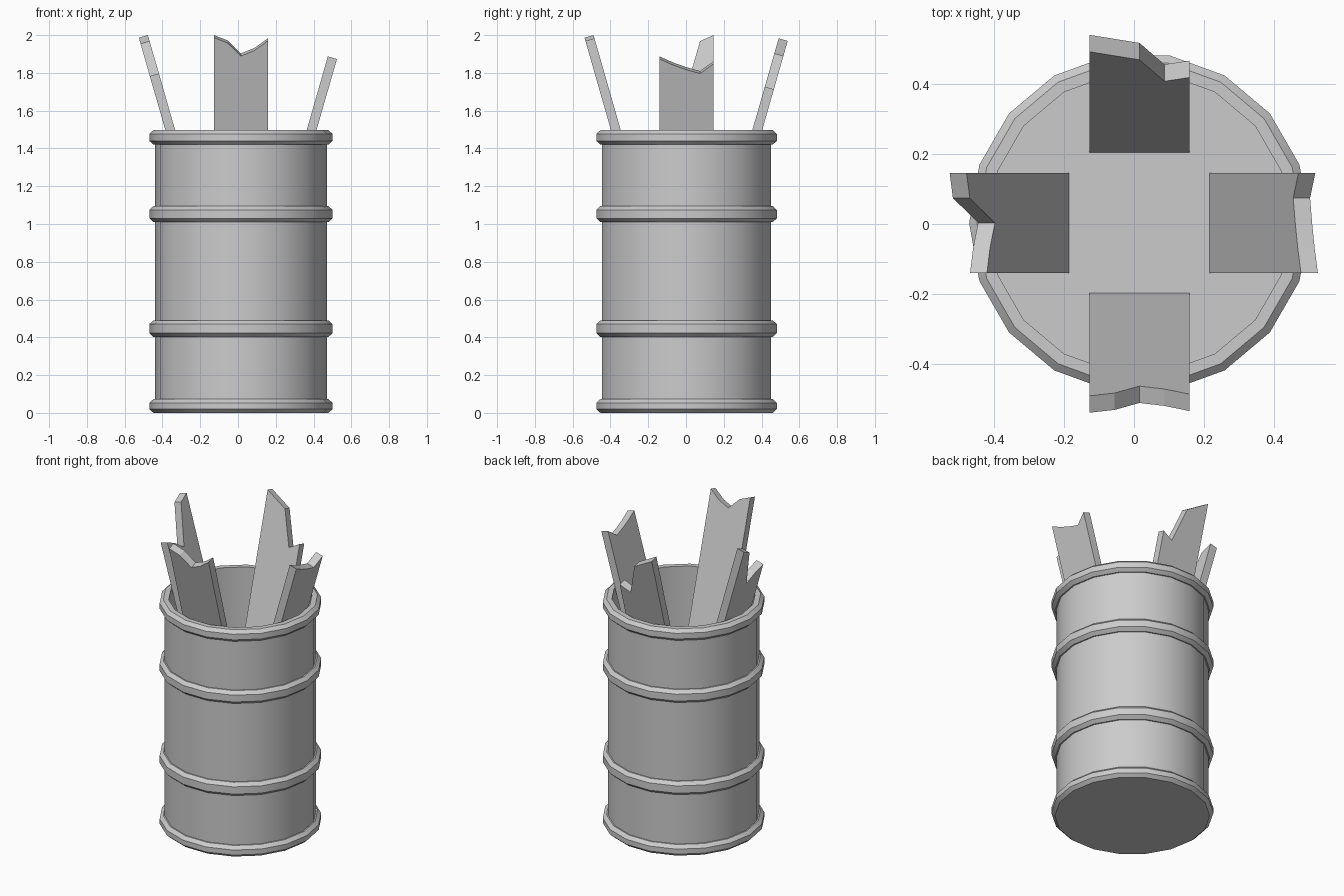
import bpy, bmesh, math
from mathutils import Vector

if "Cube" in bpy.data.objects:
    bpy.data.objects.remove(bpy.data.objects["Cube"])

CX, CY = 0.0155, 0.003      # barrel axis
SIDES = 18
FLOOR = 0.98                # level of the filling inside the barrel
LEAN = math.radians(16)


def make_object(name, bm):
    bmesh.ops.recalc_face_normals(bm, faces=bm.faces[:])
    mesh = bpy.data.meshes.new(name)
    bm.to_mesh(mesh)
    bm.free()
    obj = bpy.data.objects.new(name, mesh)
    bpy.context.collection.objects.link(obj)
    return obj


def lathe(name, profile):
    bm = bmesh.new()
    rings = []
    for r, z in profile:
        rings.append([bm.verts.new((CX + r * math.cos(2 * math.pi * i / SIDES),
                                    CY + r * math.sin(2 * math.pi * i / SIDES), z))
                      for i in range(SIDES)])
    for a, b in zip(rings, rings[1:]):
        for i in range(SIDES):
            j = (i + 1) % SIDES
            bm.faces.new((a[i], a[j], b[j], b[i]))
    bm.faces.new(rings[0])
    bm.faces.new(rings[-1])
    return make_object(name, bm)


# Barrel: four bevelled hoops on a straight wall, open top with a filled inside
BODY, LIP, HOOP = 0.455, 0.463, 0.485
profile = []
for z0, z1 in ((0.0, 0.073), (0.402, 0.49), (1.01, 1.095), (1.42, 1.497)):
    if z0 > 0:
        profile.append((BODY, z0))
    profile += [(LIP, z0), (HOOP, z0 + 0.02), (HOOP, z1 - 0.02), (LIP, z1)]
    if z1 < 1.4:
        profile.append((BODY, z1))
profile += [(0.43, 1.497), (0.43, FLOOR)]
barrel = lathe("barrel", profile)
bpy.context.view_layer.objects.active = barrel
barrel.select_set(True)
bpy.ops.object.shade_smooth_by_angle(angle=math.radians(30))


# Broken planks leaning outwards; heights run across the jagged top edge
def plank(name, out, across, heights, width=0.285, thick=0.05):
    out, across = Vector(out), Vector(across)
    normal = out * math.cos(LEAN) - Vector((0, 0, math.sin(LEAN)))

    def inner(u, z):
        d = 0.20 + (z - FLOOR) * math.tan(LEAN)
        return Vector((CX, CY, z)) + out * d + across * u

    n = len(heights)
    us = [width * (i / (n - 1) - 0.5) for i in range(n)]
    outline = [inner(u, z) for u, z in zip(us, heights)]
    outline += [inner(us[-1], FLOOR - 0.01), inner(us[0], FLOOR - 0.01)]
    bm = bmesh.new()
    near = [bm.verts.new(p) for p in outline]
    far = [bm.verts.new(p + normal * thick) for p in outline]
    bm.faces.new(near)
    bm.faces.new(far)
    for i in range(len(near)):
        j = (i + 1) % len(near)
        bm.faces.new((near[i], near[j], far[j], far[i]))
    make_object(name, bm)


X, Y = (1, 0, 0), (0, 1, 0)
plank("front_plank", (0, -1, 0), X, (2.0, 1.972, 1.903, 1.932, 1.983))
plank("back_plank", (0, 1, 0), X, (1.983, 1.943, 1.903, 1.69, 1.727))
plank("left_plank", (-1, 0, 0), Y, (1.797, 1.767, 1.718, 1.968, 2.0))
plank("right_plank", (1, 0, 0), Y, (1.887, 1.855, 1.83, 1.81, 1.862))
